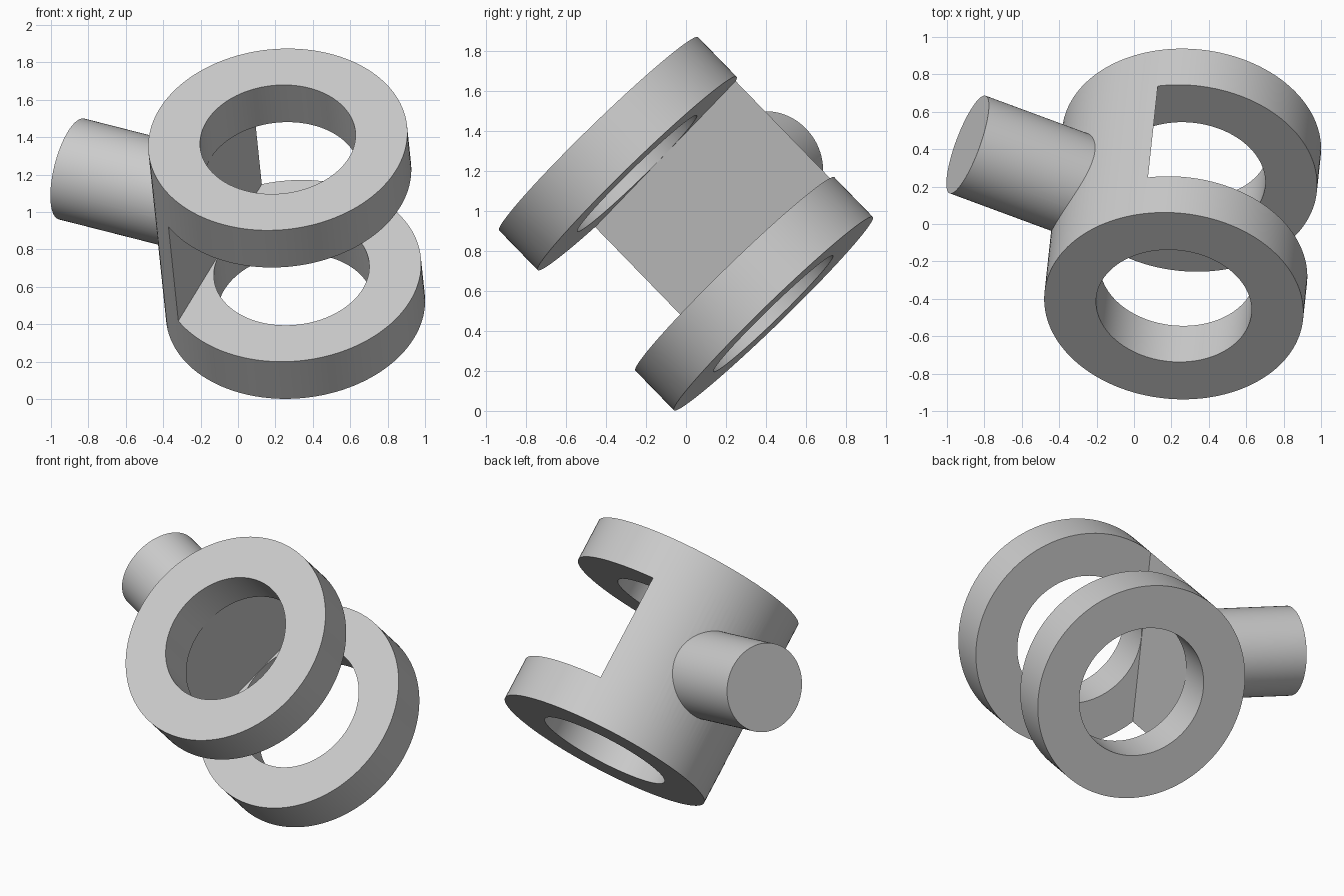
import bpy
import bmesh
import math
from mathutils import Matrix, Vector

cube = bpy.data.objects.get("Cube")
if cube:
    bpy.data.objects.remove(cube, do_unlink=True)

# Main proportions: everything follows from the ring thickness
T = 0.278
OUTER, BORE = 2.5 * T, 1.5 * T
HEIGHT, PEG_LENGTH = 1.26, 1.26
SIDES = 128

# Tilted frame: local z is the ring axis, local -x is the peg direction
axis = Vector((-0.075, -0.695, 0.715)).normalized()
peg_dir = Vector((-0.913, 0.338, 0.232))
x_axis = -(peg_dir - axis * peg_dir.dot(axis)).normalized()
y_axis = axis.cross(x_axis)
FRAME = Matrix.Translation((0.26, 0, 0.937)) @ Matrix((x_axis, y_axis, axis)).transposed().to_4x4()


def add_object(name, bm):
    mesh = bpy.data.meshes.new(name)
    bm.to_mesh(mesh)
    bm.free()
    obj = bpy.data.objects.new(name, mesh)
    bpy.context.collection.objects.link(obj)
    return obj


def cylinder(name, radius, depth, matrix=Matrix()):
    bm = bmesh.new()
    bmesh.ops.create_cone(bm, cap_ends=True, segments=SIDES, radius1=radius,
                          radius2=radius, depth=depth, matrix=matrix)
    return add_object(name, bm)


def box(name, size, centre):
    bm = bmesh.new()
    bmesh.ops.create_cube(bm, size=1, matrix=Matrix.Translation(centre) @ Matrix.Diagonal((*size, 1)))
    return add_object(name, bm)


def combine(target, tool, operation):
    tool.hide_render = True
    mod = target.modifiers.new(tool.name, "BOOLEAN")
    mod.operation = operation
    mod.solver = "EXACT"
    mod.object = tool
    bpy.context.view_layer.objects.active = target
    bpy.ops.object.modifier_apply(modifier=mod.name)
    bpy.data.objects.remove(tool, do_unlink=True)


# Solid drum, opened by a slot that leaves two rings and a web
body = cylinder("clevis_body", OUTER, HEIGHT)
slot_start = -BORE - 0.002
slot = box("slot_cutter", (2, 2, HEIGHT - 2 * T), (slot_start + 1, 0, 0))
combine(body, slot, "DIFFERENCE")

# Bore through both rings
combine(body, cylinder("bore_cutter", BORE, HEIGHT * 2), "DIFFERENCE")

# Round peg standing out from the web
peg_start = 0.55
peg_matrix = (Matrix.Translation((-(peg_start + PEG_LENGTH) / 2, 0, 0))
              @ Matrix.Rotation(math.pi / 2, 4, "Y"))
combine(body, cylinder("peg", T, PEG_LENGTH - peg_start, peg_matrix), "UNION")

# Single grey material
grey = bpy.data.materials.new("light_grey")
grey.use_nodes = True
colour = (0.6, 0.6, 0.6, 1)
grey.diffuse_color = colour
grey.node_tree.nodes["Principled BSDF"].inputs["Base Color"].default_value = colour
body.data.materials.clear()
body.data.materials.append(grey)

# Tilt into place and smooth the round walls
body.data.transform(FRAME)
bpy.ops.object.select_all(action="DESELECT")
body.select_set(True)
bpy.context.view_layer.objects.active = body
bpy.ops.object.shade_smooth_by_angle(angle=math.radians(30))
